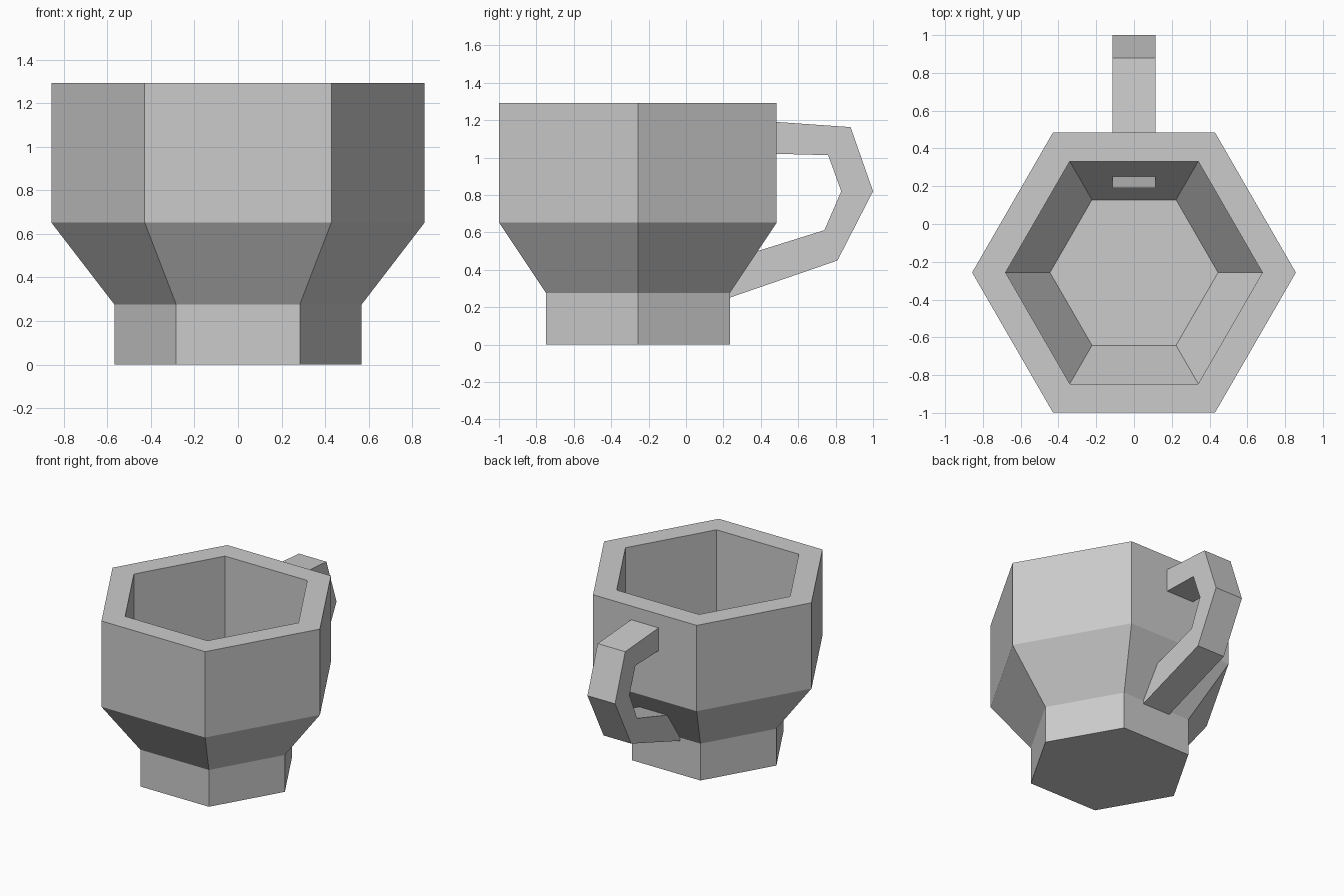
import bpy, bmesh, math

cube = bpy.data.objects.get("Cube")
if cube:
    bpy.data.objects.remove(cube, do_unlink=True)

grey = bpy.data.materials.new("plain grey")
grey.use_nodes = True
color = (0.6, 0.6, 0.6, 1)
grey.diffuse_color = color
grey.node_tree.nodes["Principled BSDF"].inputs["Base Color"].default_value = color


def finish(bm, name):
    bmesh.ops.recalc_face_normals(bm, faces=bm.faces)
    mesh = bpy.data.meshes.new(name)
    bm.to_mesh(mesh)
    bm.free()
    mesh.materials.append(grey)
    obj = bpy.data.objects.new(name, mesh)
    bpy.context.collection.objects.link(obj)
    return obj


# Hexagonal cup: outside profile, over the rim, down to the inner floor
SIDES = 6
CUP_Y = -0.257
profile = [(0.567, 0), (0.567, 0.275), (0.857, 0.652), (0.857, 1.293),
           (0.68, 1.293), (0.68, 0.61), (0.445, 0.23)]
bm = bmesh.new()
rings = []
for radius, z in profile:
    angles = [math.tau * i / SIDES for i in range(SIDES)]
    rings.append([bm.verts.new((radius * math.cos(a), CUP_Y + radius * math.sin(a), z))
                  for a in angles])
for low, high in zip(rings, rings[1:]):
    for i in range(SIDES):
        j = (i + 1) % SIDES
        bm.faces.new((low[i], low[j], high[j], high[i]))
bm.faces.new(rings[0])
bm.faces.new(rings[-1])
finish(bm, "cup")

# Handle: square-section strip bent behind the cup, as paired outer/inner (y, z) points
HALF_WIDTH = 0.114
outer = [(0.42, 1.195), (0.88, 1.163), (1.0, 0.82), (0.81, 0.45), (0.19, 0.236)]
inner = [(0.42, 1.022), (0.76, 1.013), (0.83, 0.82), (0.74, 0.612), (0.19, 0.44)]
bm = bmesh.new()
sections = []
for (yo, zo), (yi, zi) in zip(outer, inner):
    corners = [(-HALF_WIDTH, yo, zo), (HALF_WIDTH, yo, zo),
               (HALF_WIDTH, yi, zi), (-HALF_WIDTH, yi, zi)]
    sections.append([bm.verts.new(c) for c in corners])
for a, b in zip(sections, sections[1:]):
    for i in range(4):
        j = (i + 1) % 4
        bm.faces.new((a[i], a[j], b[j], b[i]))
bm.faces.new(sections[0])
bm.faces.new(sections[-1])
finish(bm, "handle")
